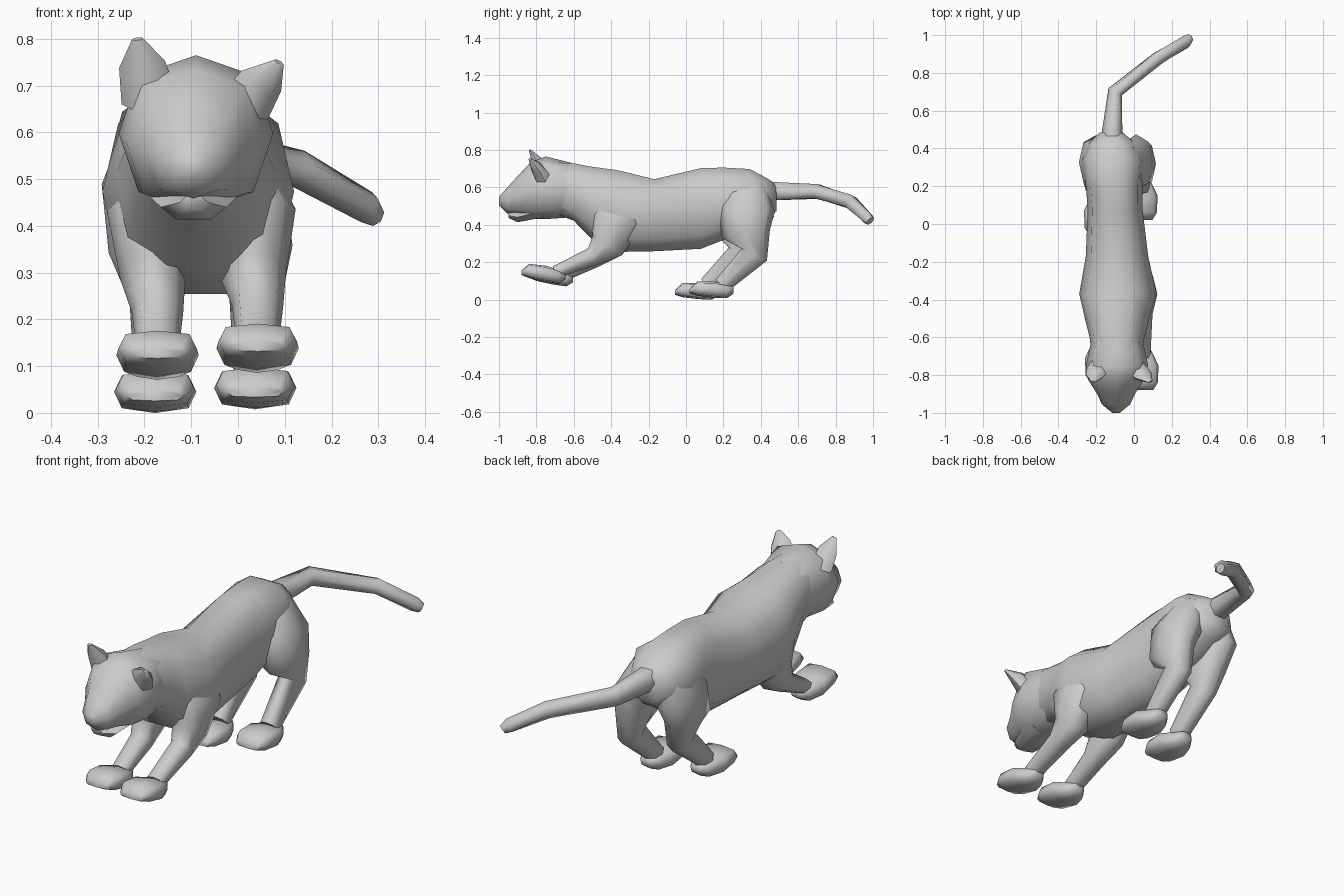
import bpy, math
from mathutils import Vector

if "Cube" in bpy.data.objects:
    bpy.data.objects.remove(bpy.data.objects["Cube"])


def loft(name, rings, n=8, flat=False, square=0.9):
    """Skin elliptical rings (x, y, z, half_width, half_depth) along a path."""
    pts = [Vector(r[:3]) for r in rings]
    verts, faces = [], []
    for i, r in enumerate(rings):
        t = (pts[min(i + 1, len(pts) - 1)] - pts[max(i - 1, 0)]).normalized()
        if flat:
            t = Vector((0, 1, 0))
        side = Vector((1, 0, 0))
        side = (side - t * side.dot(t)).normalized()
        up = side.cross(t)
        for k in range(n):
            a = 2 * math.pi * k / n
            c, s = math.cos(a), math.sin(a)
            c = math.copysign(abs(c) ** square, c)
            s = math.copysign(abs(s) ** square, s)
            verts.append(pts[i] + side * c * r[3] + up * s * r[4])
    for i in range(len(rings) - 1):
        for k in range(n):
            j = (k + 1) % n
            faces.append((i * n + k, i * n + j, (i + 1) * n + j, (i + 1) * n + k))
    faces.append(tuple(range(n))[::-1])
    faces.append(tuple(range(len(verts) - n, len(verts))))
    me = bpy.data.meshes.new(name)
    me.from_pydata(verts, [], faces)
    ob = bpy.data.objects.new(name, me)
    bpy.context.collection.objects.link(ob)
    bpy.context.view_layer.objects.active = ob
    ob.select_set(True)
    bpy.ops.object.mode_set(mode='EDIT')
    bpy.ops.mesh.select_all(action='SELECT')
    bpy.ops.mesh.normals_make_consistent(inside=False)
    bpy.ops.object.mode_set(mode='OBJECT')
    bpy.ops.object.shade_smooth_by_angle(angle=math.radians(65))
    ob.select_set(False)
    return ob


def profile(name, rows, n=8, square=0.9):
    """Loft from rows of (y, x, bottom, top, half_width)."""
    return loft(name, [(x, y, (b + t) / 2, w, (t - b) / 2)
                       for y, x, b, t, w in rows], n, True, square)


# torso and neck
profile("torso", [
    (-0.72, -.09, .46, .74, .13), (-0.60, -.09, .415, .735, .145),
    (-0.50, -.09, .31, .718, .17), (-0.37, -.085, .245, .702, .205),
    (-0.17, -.09, .25, .652, .165), (0.08, -.10, .262, .712, .145),
    (0.20, -.105, .31, .714, .15), (0.34, -.11, .37, .705, .165),
    (0.43, -.115, .43, .655, .12), (0.485, -.12, .47, .62, .06)], 10, .85)

# head and lower jaw
profile("head", [
    (-1.00, -.095, .505, .55, .02), (-0.955, -.095, .46, .60, .075),
    (-0.90, -.095, .45, .66, .10), (-0.83, -.095, .43, .735, .145),
    (-0.75, -.09, .43, .765, .165), (-0.61, -.09, .44, .73, .135)], 8, .85)
profile("jaw", [
    (-0.95, -.095, .435, .465, .03), (-0.90, -.095, .41, .47, .07),
    (-0.76, -.095, .435, .52, .11)], 6)

# ears
loft("ear_left", [(-.19, -.765, .67, .06, .05), (-.205, -.80, .745, .05, .03),
                  (-.215, -.835, .80, .012, .006)], 6)
loft("ear_right", [(.01, -.765, .65, .06, .05), (.05, -.80, .71, .05, .03),
                   (.088, -.835, .75, .012, .006)], 6)

# tail
loft("tail", [(-.12, .42, .58, .06, .058), (-.10, .70, .578, .04, .044),
              (.13, .88, .522, .038, .04), (.275, .965, .44, .036, .034),
              (.297, .985, .42, .02, .025)], 6)


# paws, pitched so that the toes are higher than the heel
def paw(name, x, toe, z, pitch):
    rows = [(0, .038, .06, .012), (.04, .052, .084, .038),
            (.13, .048, .088, .043), (.20, .04, .055, .036), (.235, .05, .03, .02)]
    loft(name, [(x, toe + d, z + h + pitch * (.13 - d), w, t)
                for d, h, w, t in rows], 8, True, .6)


# legs: side name, outward sign, front and hind offsets
for side, s, fy, fz, hy, hz in (("right", 1, 0, .015, .05, .005),
                                ("left", -1, .04, 0, -.03, -.003)):
    fx, hx = -.065 + .107 * s, -.07 + .107 * s
    loft("front_leg_" + side, [
        (-.085 + .06 * s, -.35, .58, .06, .11),
        (fx - .013 + .006 * s, -.375, .42, .09, .14),
        (fx - .01, -.42, .29, .07, .095), (fx, -.50, .215 + fz, .055, .05),
        (fx, -.70 + fy, .13 + fz, .045, .034)])
    paw("front_paw_" + side, fx, -.88 + fy, .075 + fz, .12)
    loft("hind_leg_" + side, [
        (-.11 + .06 * s, .34, .61, .07, .09), (hx - .025, .325, .48, .09, .15),
        (hx - .01 + .01 * s, .29 + hy * .6, .35, .08, .13),
        (hx, .32 + hy * .9, .24, .055, .075), (hx, .14 + hy, .075, .045, .045)])
    paw("hind_paw_" + side, hx, -.03 + hy, hz, .02)
